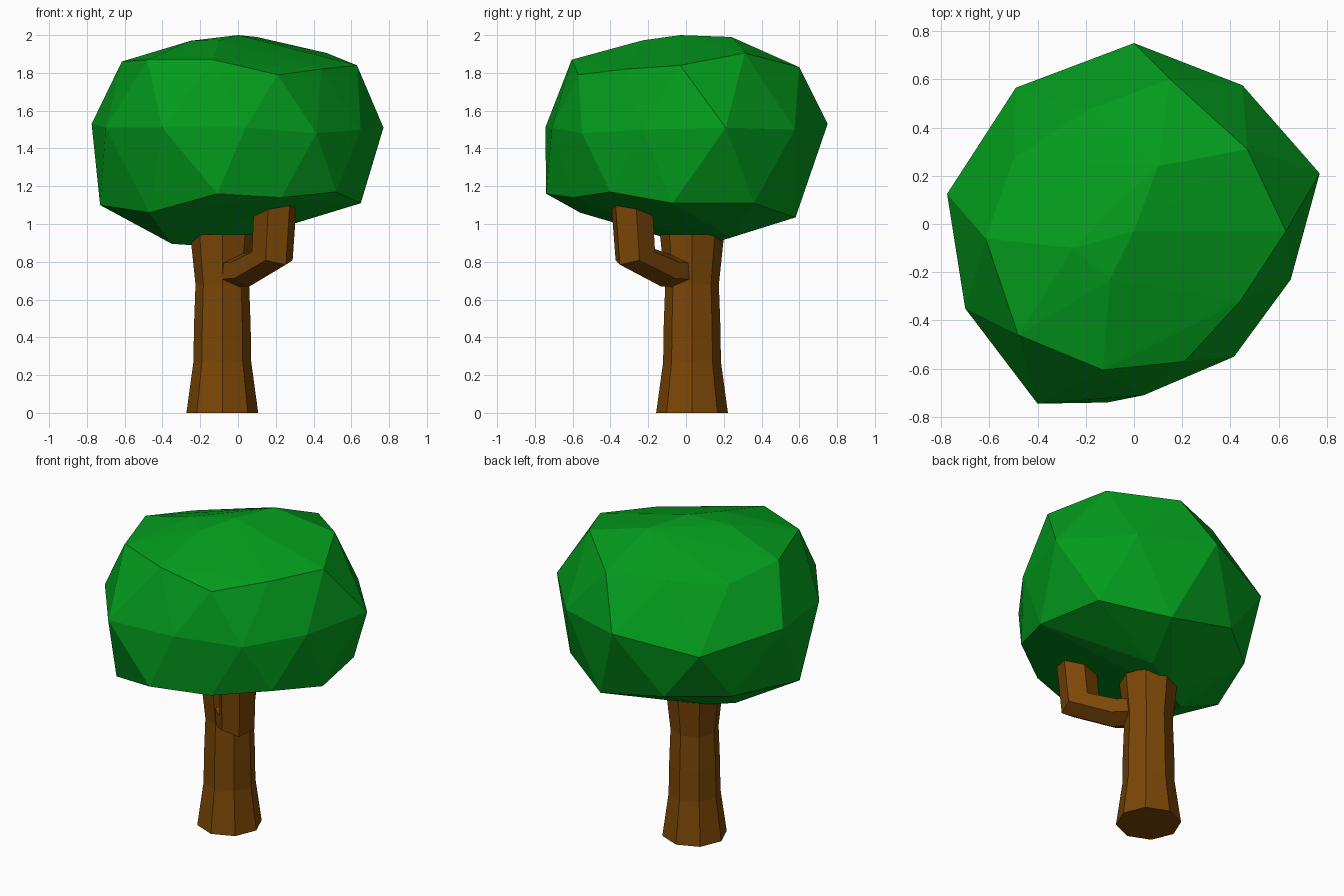
import bpy, bmesh, math
from mathutils import Vector

if "Cube" in bpy.data.objects:
    bpy.data.objects.remove(bpy.data.objects["Cube"])


def material(name, rgb):
    m = bpy.data.materials.new(name)
    m.diffuse_color = (*rgb, 1)
    m.use_nodes = True
    m.node_tree.nodes["Principled BSDF"].inputs["Base Color"].default_value = m.diffuse_color
    return m


def finish(bm, name, mat):
    bmesh.ops.recalc_face_normals(bm, faces=bm.faces)
    me = bpy.data.meshes.new(name)
    bm.to_mesh(me)
    bm.free()
    me.materials.append(mat)
    ob = bpy.data.objects.new(name, me)
    bpy.context.collection.objects.link(ob)
    return ob


def loft(name, sides, sections, mat):
    """Capped tube through sections of (centre, axis vector, cross vector)."""
    bm = bmesh.new()
    rings = []
    for centre, u, v in sections:
        angles = [2 * math.pi * i / sides for i in range(sides)]
        rings.append([bm.verts.new(centre + u * math.cos(a) + v * math.sin(a)) for a in angles])
    for a, b in zip(rings, rings[1:]):
        for i in range(sides):
            j = (i + 1) % sides
            bm.faces.new((a[i], a[j], b[j], b[i]))
    bm.faces.new(rings[0])
    bm.faces.new(rings[-1])
    return finish(bm, name, mat)


bark = material("bark", (0.2, 0.062, 0.002))
leaf = material("leaf", (0.001, 0.33, 0.012))
base = Vector((-0.083, 0.032, 0))
X, Y, Z = Vector((1, 0, 0)), Vector((0, 1, 0)), Vector((0, 0, 1))

# trunk: eight-sided, flared at foot and top (radius, height)
loft("trunk", 8, [(base + Z * z, X * r, Y * r) for r, z in
                  [(0.19, 0), (0.153, 0.27), (0.15, 0.46), (0.142, 0.68), (0.17, 0.945)]], bark)

# branch: six-sided, rising from the trunk to an elbow and then straight up
out = Vector((0.66, -0.75, 0)).normalized()
side = Vector((0.75, 0.66, 0)).normalized()
loft("branch", 6, [
    (base + out * 0.08 + Z * 0.75, Z * -0.085, side * 0.11),
    (base + out * 0.19 + Z * 0.755, (out * 0.03 - Z * 0.085), side * 0.11),
    (base + out * 0.40 + Z * 0.83, (out * 0.11 - Z * 0.045), side * 0.11),
    (base + out * 0.425 + Z * 1.11, out * 0.115, side * 0.115)], bark)

# canopy: faceted convex crown, from top down
crown = [
    (0, -0.03, 2.0), (0.10, 0.24, 1.99), (-0.25, -0.1, 1.97), (-0.1, -0.23, 1.972),
    (-0.13, -0.605, 1.87), (0.21, -0.57, 1.79), (0.44, -0.32, 1.82),
    (0.63, -0.03, 1.84), (0.47, 0.31, 1.905), (0.15, 0.60, 1.83),
    (-0.2, 0.47, 1.82), (-0.5, 0.27, 1.80), (-0.615, -0.06, 1.86), (-0.48, -0.46, 1.87),
]
waist = [
    (-0.40, -0.745, 1.51), (0.04, -0.71, 1.51), (0.415, -0.55, 1.48),
    (0.65, -0.23, 1.5), (0.77, 0.21, 1.51), (0.45, 0.575, 1.5),
    (0, 0.75, 1.53), (-0.49, 0.565, 1.44), (-0.775, 0.125, 1.53), (-0.70, -0.35, 1.51),
]
underside = [
    (-0.11, -0.74, 1.16), (0.23, -0.6, 1.14), (0.52, -0.40, 1.17),
    (0.65, -0.07, 1.11), (0.57, 0.36, 1.11), (0.2, 0.58, 1.035),
    (-0.25, 0.58, 1.13), (-0.56, 0.33, 1.12), (-0.73, -0.11, 1.10), (-0.47, -0.56, 1.06),
    (-0.35, 0.0, 0.895), (-0.2, 0.1, 0.885), (0.06, 0.24, 0.93),
]
bm = bmesh.new()
for p in crown + waist + underside:
    bm.verts.new(p)
bmesh.ops.convex_hull(bm, input=bm.verts)
bmesh.ops.delete(bm, geom=[v for v in bm.verts if not v.link_faces], context='VERTS')
finish(bm, "canopy", leaf)
